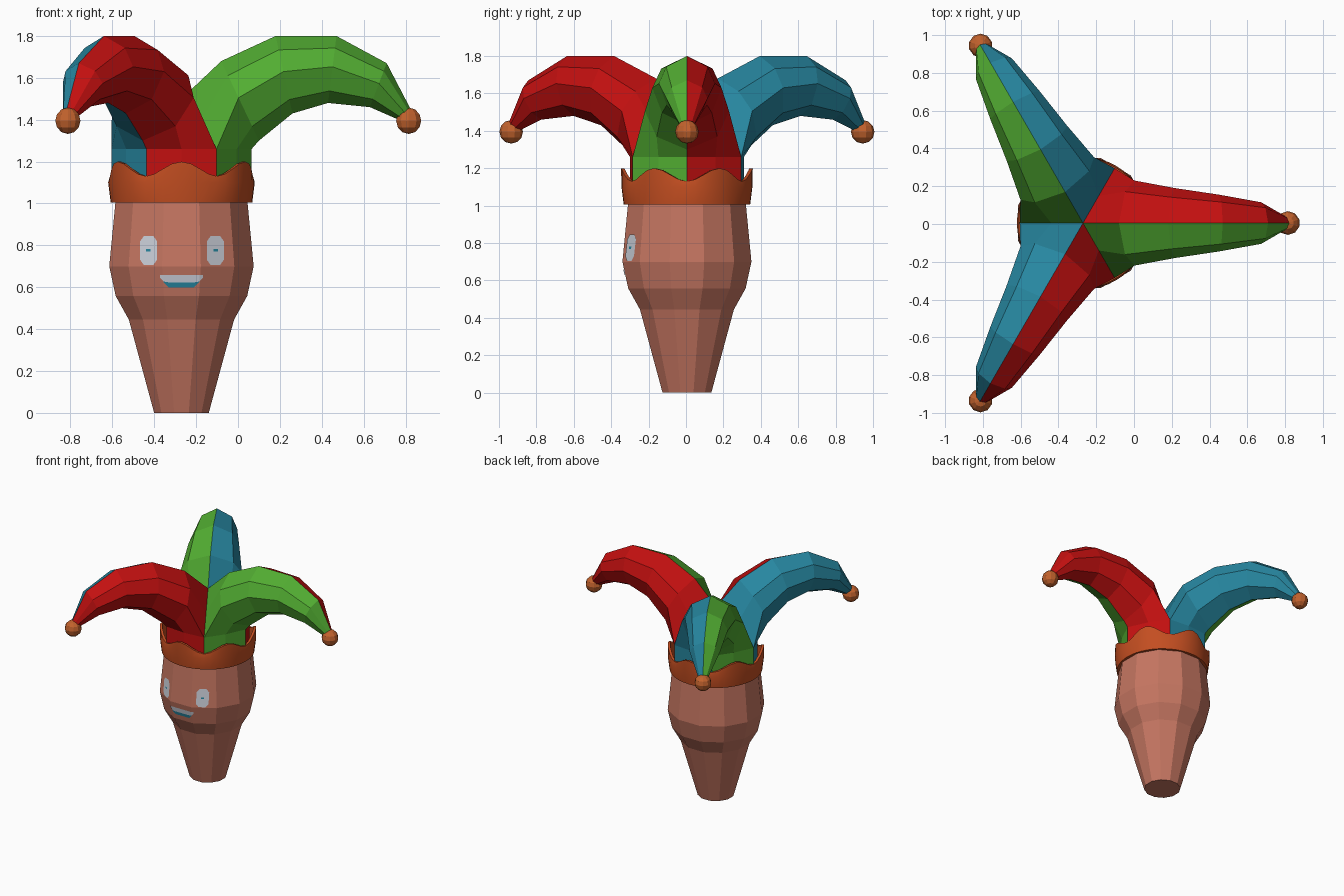
import bpy, bmesh, math
from mathutils import Vector, Matrix
from mathutils.bvhtree import BVHTree

cube = bpy.data.objects.get("Cube")
if cube:
    bpy.data.objects.remove(cube)

AXIS = Vector((-0.27, 0.005, 0))


def material(name, rgb):
    m = bpy.data.materials.new(name)
    m.use_nodes = True
    m.diffuse_color = (*rgb, 1)
    m.node_tree.nodes["Principled BSDF"].inputs["Base Color"].default_value = (*rgb, 1)
    return m


SKIN = material("skin", (0.56, 0.18, 0.12))
RED = material("red cloth", (0.54, 0.005, 0.005))
GREEN = material("green cloth", (0.085, 0.42, 0.032))
BLUE = material("blue cloth", (0.02, 0.24, 0.35))
ORANGE = material("orange band", (0.55, 0.076, 0.015))
COPPER = material("copper bell", (0.54, 0.122, 0.026))
WHITE = material("eye white", (0.61, 0.64, 0.71))


def finish(bm, name, mats, smooth=None, recalc=True):
    if recalc:
        bmesh.ops.recalc_face_normals(bm, faces=bm.faces)
    me = bpy.data.meshes.new(name)
    bm.to_mesh(me)
    bm.free()
    ob = bpy.data.objects.new(name, me)
    bpy.context.collection.objects.link(ob)
    for m in mats:
        me.materials.append(m)
    if smooth:
        bpy.ops.object.select_all(action="DESELECT")
        ob.select_set(True)
        bpy.context.view_layer.objects.active = ob
        bpy.ops.object.shade_smooth_by_angle(angle=math.radians(smooth))
    return ob


def polar(r, angle, z):
    return AXIS + Vector((r * math.cos(angle), r * math.sin(angle), z))


def bridge(bm, a, b, closed=False, mat=0):
    n = len(a)
    for i in range(n if closed else n - 1):
        j = (i + 1) % n
        bm.faces.new((a[i], a[j], b[j], b[i])).material_index = mat


# Head and neck: twelve-sided turned profile
bm = bmesh.new()
rings = []
for r, z in ((0.135, 0), (0.26, 0.445), (0.325, 0.558), (0.357, 0.7), (0.327, 1.0), (0.32, 1.06)):
    rings.append([bm.verts.new(polar(r, math.tau * (i + 0.5) / 12, z)) for i in range(12)])
for a, b in zip(rings, rings[1:]):
    bridge(bm, a, b, closed=True)
bm.faces.new(rings[0])
bm.faces.new(rings[-1])
bmesh.ops.recalc_face_normals(bm, faces=bm.faces)
surface = BVHTree.FromBMesh(bm)
finish(bm, "head", [SKIN])


# Face details: thin plates laid on the head
def on_face(x, z, lift):
    hit, normal, _, _ = surface.ray_cast(Vector((x, -2, z)), Vector((0, 1, 0)))
    return hit + normal * lift


def face_strip(name, columns, mat, lift=0.004):
    bm = bmesh.new()
    low = [bm.verts.new(on_face(x, z0, lift)) for x, z0, z1 in columns]
    high = [bm.verts.new(on_face(x, z1, lift)) for x, z0, z1 in columns]
    bridge(bm, low, high)
    finish(bm, name, [mat], recalc=False)


for side, x in (("right", -0.425), ("left", -0.11)):
    z = 0.775
    face_strip(side + "_eye", [(x + dx, z - h, z + h) for dx, h in
               ((-0.04, 0.045), (-0.022, 0.07), (0.022, 0.07), (0.04, 0.045))], WHITE)
    face_strip(side + "_pupil", [(x + dx, z - 0.006, z + 0.006) for dx in (-0.01, 0.01)],
               BLUE, 0.007)

mouth = [(-0.1, 0.645, 0.66), (-0.085, 0.628, 0.66), (-0.06, 0.624, 0.66),
         (0.06, 0.624, 0.66), (0.085, 0.628, 0.66), (0.1, 0.645, 0.66)]
face_strip("teeth", [(AXIS.x + x, a, b) for x, a, b in mouth], WHITE)
face_strip("lower_lip", [(AXIS.x + x, 0.6 + 0.025 * (abs(x) > 0.07), a)
                         for x, a, b in mouth[1:-1]], BLUE)

# Hat: three two-coloured drooping horns sharing one hexagonal base
BASE_R, BASE_Z, PEAK_Z = 0.335, 1.26, 1.5
# each station: ridge (u, z), underside (u, z), half width
stations = (((0.19, 1.68), (0.37, 1.30), 0.225),
            ((0.45, 1.80), (0.53, 1.43), 0.185),
            ((0.74, 1.80), (0.70, 1.48), 0.15),
            ((0.98, 1.67), (0.90, 1.46), 0.11),
            ((1.10, 1.44), (1.06, 1.39), 0.03))
section = ((0, 0), (0.18, 0.74), (0.46, 1), (0.82, 0.72), (1, 0))


def half_horn(bm, turn, side, mat):
    corner = Vector((BASE_R / 2, side * BASE_R * math.sin(math.pi / 3), BASE_Z))
    under = Vector((BASE_R, 0, BASE_Z))
    peak = Vector((0, 0, PEAK_Z))
    middle = (corner + under) / 2
    middle.xy *= 1.05
    loops = [[peak, (peak + corner) / 2, corner, middle, under]]
    for (u0, z0), (u1, z1), w in stations:
        loops.append([Vector((u0 + (u1 - u0) * t, side * w * k, z0 + (z1 - z0) * t))
                      for t, k in section])
    rot = Matrix.Rotation(turn, 3, "Z")

    def verts(points):
        return [bm.verts.new(AXIS + rot @ p) for p in points]

    rows = [verts(l) for l in loops]
    for a, b in zip(rows, rows[1:]):
        bridge(bm, a, b, mat=mat)
    bm.faces.new(rows[-1]).material_index = mat
    # skirt tucked inside the band
    top = [corner, middle, under]
    bridge(bm, verts(top), verts([Vector((p.x, p.y, 1.04)) for p in top]), mat=mat)


bm = bmesh.new()
cloth = [RED, GREEN, BLUE]
for k, (plus, minus) in enumerate(((0, 1), (1, 2), (0, 2))):
    half_horn(bm, k * math.tau / 3, 1, plus)
    half_horn(bm, k * math.tau / 3, -1, minus)
bmesh.ops.remove_doubles(bm, verts=bm.verts, dist=0.0005)
finish(bm, "jester_hat", cloth)

# Band: scalloped collar with six waves
bm = bmesh.new()
N = 48
loops = []
for i in range(N):
    a = math.tau * i / N
    wave = -math.cos(6 * a)
    top = 1.165 + 0.035 * wave
    flare = 0.346 + 0.006 * wave
    loops.append([bm.verts.new(polar(r, a, z)) for r, z in
                  ((0.315, 1.005), (0.338, 1.005), (0.35, 1.1), (flare, top),
                   (flare - 0.018, top), (0.318, 1.08))])
for i in range(N):
    bridge(bm, loops[i], loops[(i + 1) % N], closed=True)
finish(bm, "hat_band", [ORANGE], smooth=35)

# Bells at the horn tips
for k, name in enumerate(("left", "back", "front")):
    bm = bmesh.new()
    bmesh.ops.create_uvsphere(bm, u_segments=10, v_segments=6, radius=0.063)
    bmesh.ops.translate(bm, verts=bm.verts, vec=polar(1.085, k * math.tau / 3, 1.395))
    finish(bm, name + "_bell", [COPPER])
